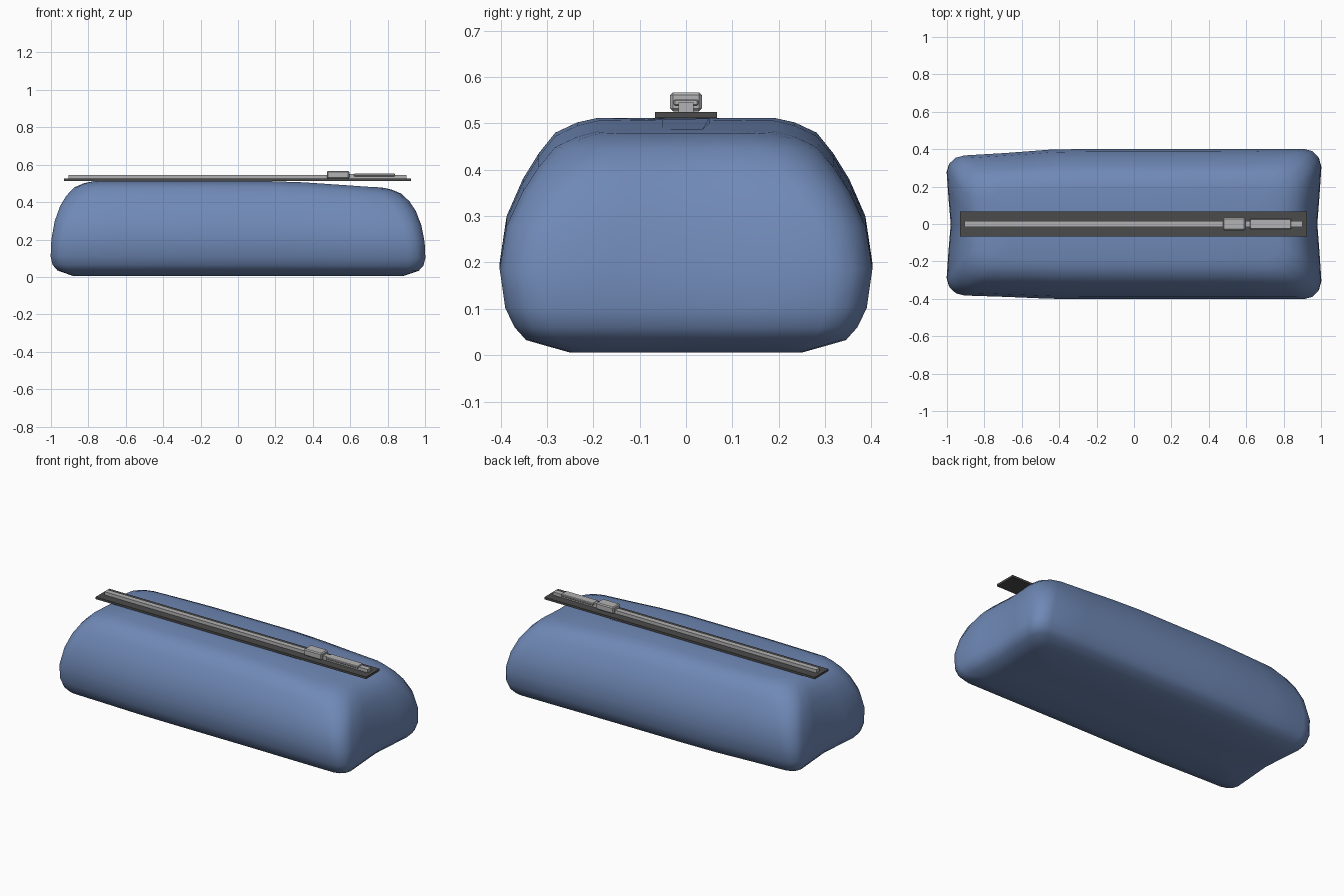
import bpy, bmesh, math

if "Cube" in bpy.data.objects:
    bpy.data.objects.remove(bpy.data.objects["Cube"])


def material(name, rgb):
    m = bpy.data.materials.new(name)
    m.diffuse_color = (*rgb, 1)
    m.use_nodes = True
    m.node_tree.nodes["Principled BSDF"].inputs["Base Color"].default_value = m.diffuse_color
    return m


BLUE = material("blue fabric", (0.16, 0.25, 0.47))
DARK = material("dark tape", (0.07, 0.07, 0.07))
METAL = material("grey metal", (0.45, 0.45, 0.46))


def finish(bm, name, mat):
    bmesh.ops.recalc_face_normals(bm, faces=bm.faces)
    me = bpy.data.meshes.new(name)
    bm.to_mesh(me)
    bm.free()
    me.materials.append(mat)
    ob = bpy.data.objects.new(name, me)
    bpy.context.collection.objects.link(ob)
    return ob


def box(name, mat, x, y, z, bevel=0):
    """Box from x range, half width y and z range."""
    bm = bmesh.new()
    bmesh.ops.create_cube(bm, size=1)
    for v in bm.verts:
        v.co = ((x[0] + x[1]) / 2 + v.co.x * (x[1] - x[0]), v.co.y * 2 * y,
                (z[0] + z[1]) / 2 + v.co.z * (z[1] - z[0]))
    if bevel:
        bmesh.ops.bevel(bm, geom=bm.edges[:], offset=bevel, segments=1, affect='EDGES')
    return finish(bm, name, mat)


def rounded_ring(hx, hy, r):
    """Rounded rectangle with subdivided sides, counter-clockwise."""
    pts = []
    corners = [(1, 1), (-1, 1), (-1, -1), (1, -1)]
    for i, (sx, sy) in enumerate(corners):
        cx, cy = sx * (hx - r), sy * (hy - r)
        for k in range(4):
            a = math.pi / 2 * (i + k / 3)
            pts.append((cx + r * math.cos(a), cy + r * math.sin(a)))
        nx, ny = corners[(i + 1) % 4]
        a = math.pi / 2 * (i + 1)
        ex, ey = nx * (hx - r) + r * math.cos(a), ny * (hy - r) + r * math.sin(a)
        px, py = pts[-1]
        n = 8 if i % 2 == 0 else 4
        for k in range(1, n):
            pts.append((px + (ex - px) * k / n, py + (ey - py) * k / n))
    return pts


def smooth(t):
    t = max(0, min(1, t))
    return t * t * (3 - 2 * t)


# Padded body: stacked rounded rectangles (height, half length, half width, corner)
LAYERS = [(0.012, 0.60, 0.05, 0.03), (0.006, 0.88, 0.25, 0.06), (0.035, 0.955, 0.345, 0.07),
          (0.065, 0.98, 0.37, 0.08), (0.11, 0.99, 0.39, 0.085), (0.20, 0.986, 0.402, 0.09),
          (0.30, 0.968, 0.387, 0.10), (0.38, 0.942, 0.352, 0.11), (0.435, 0.912, 0.318, 0.12),
          (0.48, 0.87, 0.282, 0.12), (0.502, 0.82, 0.235, 0.10), (0.512, 0.77, 0.19, 0.08),
          (0.511, 0.60, 0.05, 0.03)]
bm = bmesh.new()
rings = []
for z, hx, hy, r in LAYERS:
    ring = []
    for x, y in rounded_ring(hx, hy, r):
        # slack cloth: sagging right end, dented ends, narrower back left corner
        zz = z - 0.036 * smooth((x - 0.15) / 0.75) * z / 0.5
        xx = x * (1.012 - 0.022 * (1 - min(1, abs(y) / 0.28)) * smooth(abs(x)))
        yy = y * (1 - (0.09 if y > 0 else 0.05) * smooth((-x - 0.3) / 0.65))
        ring.append(bm.verts.new((xx, yy, zz)))
    rings.append(ring)
for a, b in zip(rings, rings[1:]):
    for i in range(len(a)):
        j = (i + 1) % len(a)
        bm.faces.new((a[i], a[j], b[j], b[i]))
bm.faces.new(rings[0][::-1])
bm.faces.new(rings[-1])
body = finish(bm, "body", BLUE)
bpy.context.view_layer.objects.active = body
body.select_set(True)
bpy.ops.object.shade_smooth_by_angle(angle=math.radians(50))
body.select_set(False)

# Zipper tape and the raised chain on it
box("zipper_tape", DARK, (-0.93, 0.925), 0.067, (0.512, 0.525))
box("zipper_chain", METAL, (-0.905, 0.9), 0.016, (0.525, 0.545))

# Slider, its link and the pull tab
box("slider", METAL, (0.475, 0.595), 0.034, (0.526, 0.567), 0.006)
box("pull_link", METAL, (0.59, 0.63), 0.016, (0.538, 0.55))
box("pull_tab", METAL, (0.62, 0.84), 0.027, (0.538, 0.552), 0.003)
